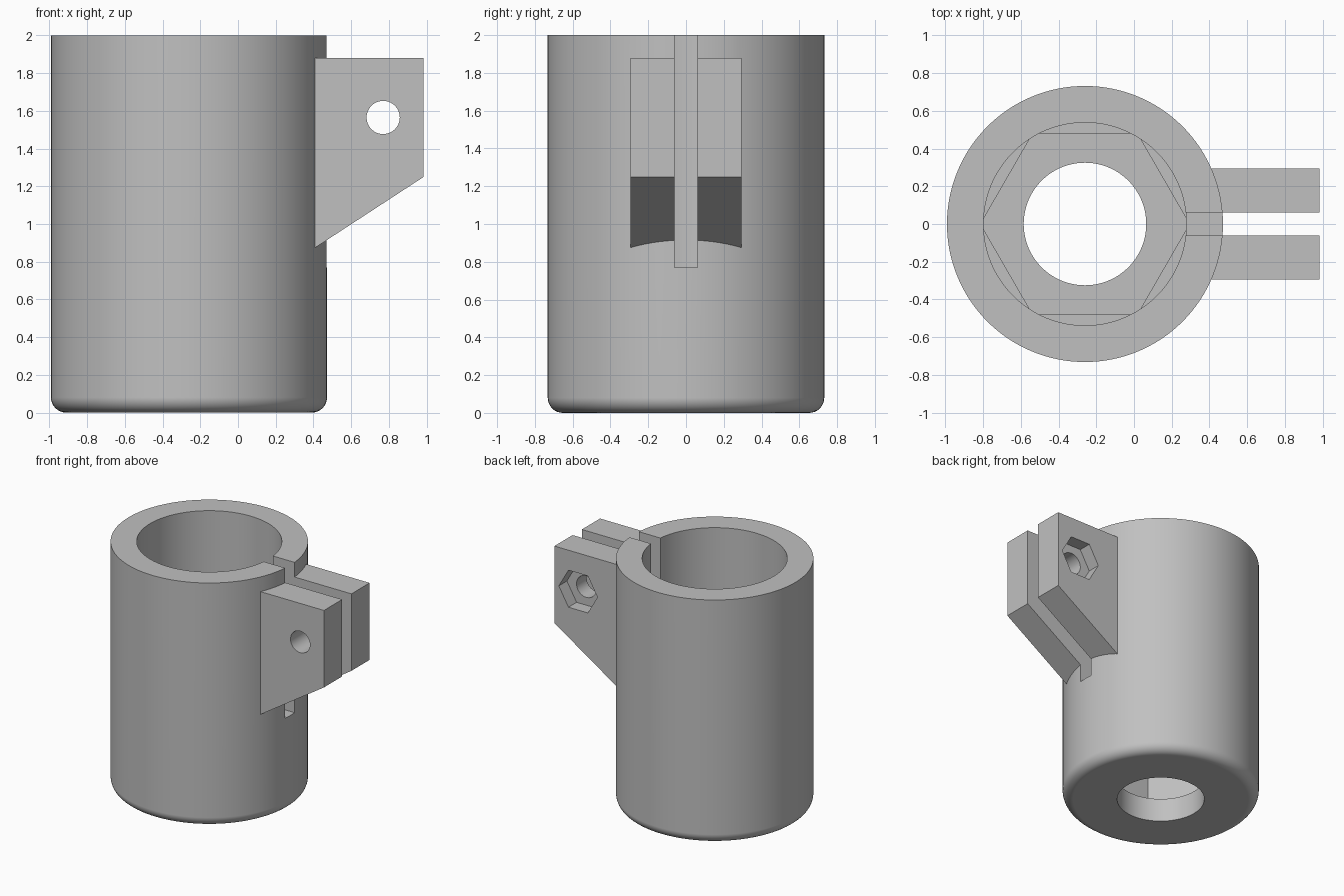
import bpy, bmesh, math
from mathutils import Vector

if "Cube" in bpy.data.objects:
    bpy.data.objects.remove(bpy.data.objects["Cube"], do_unlink=True)

AXIS_X = -0.26      # centre line of the socket
RADIUS = 0.732
SEGMENTS = 128
BOLT = (0.77, 1.565)

grey = bpy.data.materials.new("plain grey")
grey.use_nodes = True
colour = (0.53, 0.53, 0.53, 1)
grey.diffuse_color = colour
grey.node_tree.nodes["Principled BSDF"].inputs["Base Color"].default_value = colour


def finish(name, bm):
    bmesh.ops.recalc_face_normals(bm, faces=bm.faces)
    mesh = bpy.data.meshes.new(name)
    bm.to_mesh(mesh)
    bm.free()
    mesh.materials.append(grey)
    obj = bpy.data.objects.new(name, mesh)
    bpy.context.collection.objects.link(obj)
    return obj


def extrude(name, points, direction):
    """Extrude a closed outline along a direction."""
    bm = bmesh.new()
    face = bm.faces.new([bm.verts.new(p) for p in points])
    result = bmesh.ops.extrude_face_region(bm, geom=[face], use_keep_orig=True)
    moved = [v for v in result["geom"] if isinstance(v, bmesh.types.BMVert)]
    bmesh.ops.translate(bm, verts=moved, vec=Vector(direction))
    return finish(name, bm)


def ring(radius, sides):
    """Points of a regular polygon with a corner on +x."""
    return [(radius * math.cos(math.tau * i / sides),
             radius * math.sin(math.tau * i / sides)) for i in range(sides)]


def upright(name, radius, sides, low, high):
    points = [(AXIS_X + a, b, low) for a, b in ring(radius, sides)]
    return extrude(name, points, (0, 0, high - low))


def crosswise(name, radius, sides, near, far):
    points = [(BOLT[0] + a, near, BOLT[1] + b) for a, b in ring(radius, sides)]
    return extrude(name, points, (0, far - near, 0))


def combine(target, tool, operation):
    mod = target.modifiers.new(tool.name, "BOOLEAN")
    mod.operation = operation
    mod.solver = "EXACT"
    mod.object = tool
    bpy.context.view_layer.objects.active = target
    bpy.ops.object.modifier_apply(modifier=mod.name)
    bpy.data.objects.remove(tool, do_unlink=True)


# Round body with a filleted lower rim
body = upright("clamp_socket", RADIUS, SEGMENTS, 0, 2)
bm = bmesh.new()
bm.from_mesh(body.data)
rim = [e for e in bm.edges if all(v.co.z < 0.01 for v in e.verts)]
bmesh.ops.bevel(bm, geom=rim, offset=0.08, segments=8, profile=0.5, affect="EDGES")
bm.to_mesh(body.data)
bm.free()

# Clamp ears as one block with a sloping underside, split later by the slot
outline = [(0.3, 0.803), (0.985, 1.25), (0.985, 1.88), (0.3, 1.88)]
ears = extrude("clamp_ears", [(x, -0.295, z) for x, z in outline], (0, 0.59, 0))
combine(body, ears, "UNION")

# Stepped bore: wide round socket, hexagonal recess, drain hole
combine(body, upright("bore", 0.538, SEGMENTS, 0.76, 2.2), "DIFFERENCE")
combine(body, upright("hex_recess", 0.554, 6, 0.19, 0.76), "DIFFERENCE")
combine(body, upright("floor_hole", 0.325, SEGMENTS, -0.2, 0.4), "DIFFERENCE")

# Clamping slot through wall and ears
slot = extrude("slot", [(x, y, 0.77) for x, y in
               ((0, -0.06), (1.2, -0.06), (1.2, 0.06), (0, 0.06))], (0, 0, 1.5))
combine(body, slot, "DIFFERENCE")

# Bolt hole and nut pocket
combine(body, crosswise("bolt_hole", 0.088, 48, -0.5, 0.5), "DIFFERENCE")
combine(body, crosswise("nut_pocket", 0.175, 6, 0.19, 0.5), "DIFFERENCE")

# Smooth round walls, crisp machined edges
bpy.ops.object.select_all(action="DESELECT")
body.select_set(True)
bpy.context.view_layer.objects.active = body
bpy.ops.object.shade_smooth_by_angle(angle=math.radians(30))
weighted = body.modifiers.new("Weighted normals", "WEIGHTED_NORMAL")
weighted.keep_sharp = True
